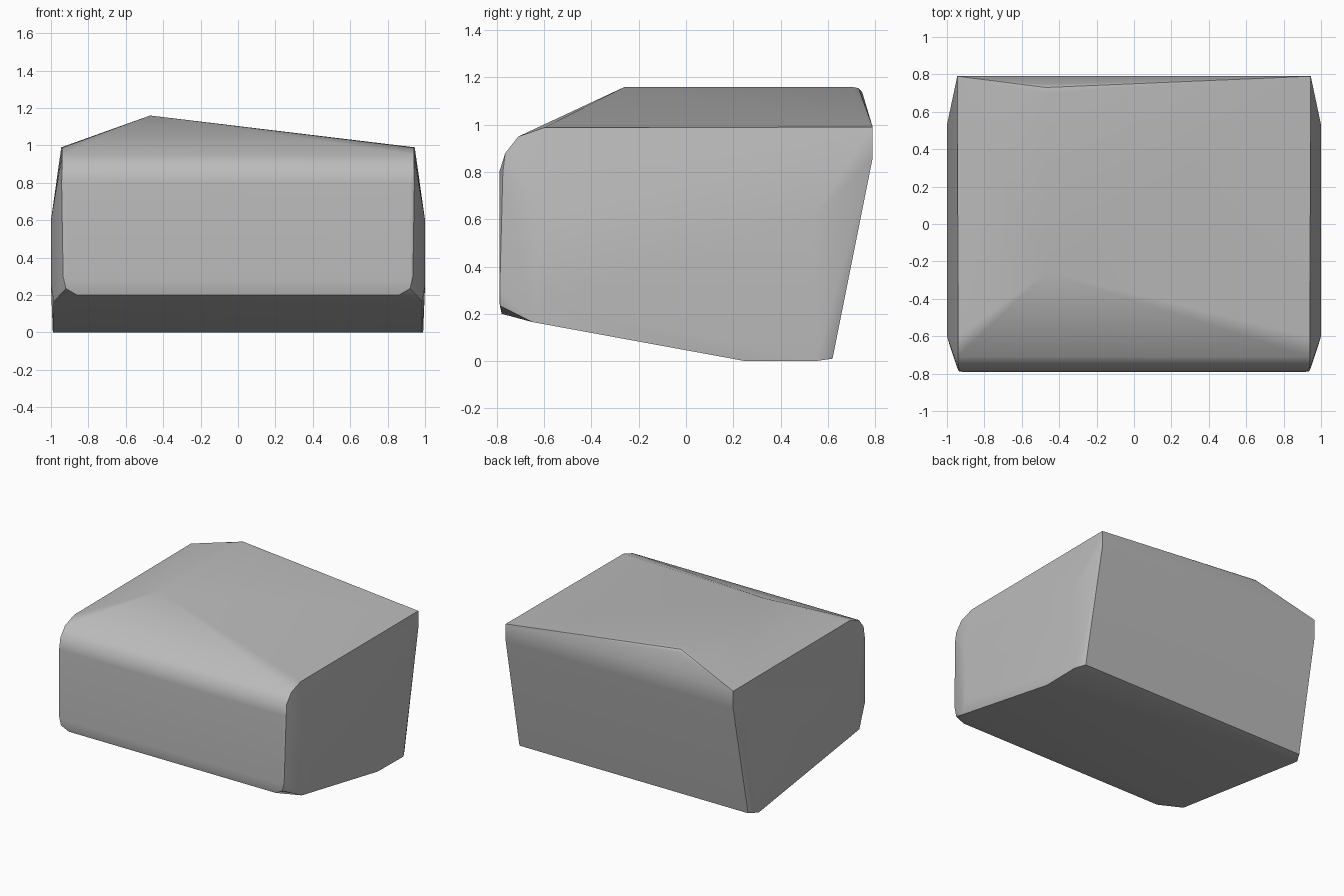
import bpy
import bmesh

# Remove the default object
cube = bpy.data.objects.get("Cube")
if cube:
    bpy.data.objects.remove(cube, do_unlink=True)

# Stone colour
grey = bpy.data.materials.new("stone grey")
grey.use_nodes = True
colour = (0.5, 0.5, 0.5, 1)
grey.diffuse_color = colour
grey.node_tree.nodes["Principled BSDF"].inputs["Base Color"].default_value = colour

# Corner points found on both sides of the stone
paired = [
    # rounded front: bottom corner up to the top edge
    (0.86, -0.78, 0.20), (0.92, -0.788, 0.235), (0.935, -0.788, 0.30),
    (0.92, -0.79, 0.28), (0.92, -0.79, 0.80), (0.943, -0.775, 0.80),
    (0.94, -0.765, 0.88), (0.94, -0.71, 0.95), (0.94, -0.60, 0.988),
    # widest part of the flank
    (1.0, -0.60, 0.25), (1.0, -0.60, 0.60), (1.0, 0.53, 0.60),
    (0.985, -0.65, 0.165), (0.99, 0.55, 0.0),
    # back corners
    (0.945, 0.79, 0.99), (0.945, 0.79, 0.86), (0.95, 0.62, 0.01),
]
points = [(s * x, y, z) for x, y, z in paired for s in (-1, 1)]

# Off-centre ridge on top and the lower bulge on the left
points += [(-0.47, -0.26, 1.16), (-0.47, 0.70, 1.16), (-0.47, 0.73, 1.155),
           (-0.47, 0.745, 1.14), (0.985, 0.25, 0.0)]

# Wrap the corners in one faceted skin
bm = bmesh.new()
for p in points:
    bm.verts.new(p)
hull = bmesh.ops.convex_hull(bm, input=bm.verts[:])
loose = [v for v in bm.verts if not v.link_faces]
bmesh.ops.delete(bm, geom=loose, context='VERTS')
bmesh.ops.dissolve_limit(bm, angle_limit=0.01, verts=bm.verts[:], edges=bm.edges[:])
bmesh.ops.recalc_face_normals(bm, faces=bm.faces[:])
mesh = bpy.data.meshes.new("stone_block")
bm.to_mesh(mesh)
bm.free()
mesh.materials.append(grey)

stone = bpy.data.objects.new("stone_block", mesh)
bpy.context.collection.objects.link(stone)

# Soft shading that keeps the hard edges
bpy.ops.object.select_all(action='DESELECT')
stone.select_set(True)
bpy.context.view_layer.objects.active = stone
bpy.ops.object.shade_smooth_by_angle(angle=0.6)
weighted = stone.modifiers.new("weighted_normals", 'WEIGHTED_NORMAL')
weighted.keep_sharp = True
